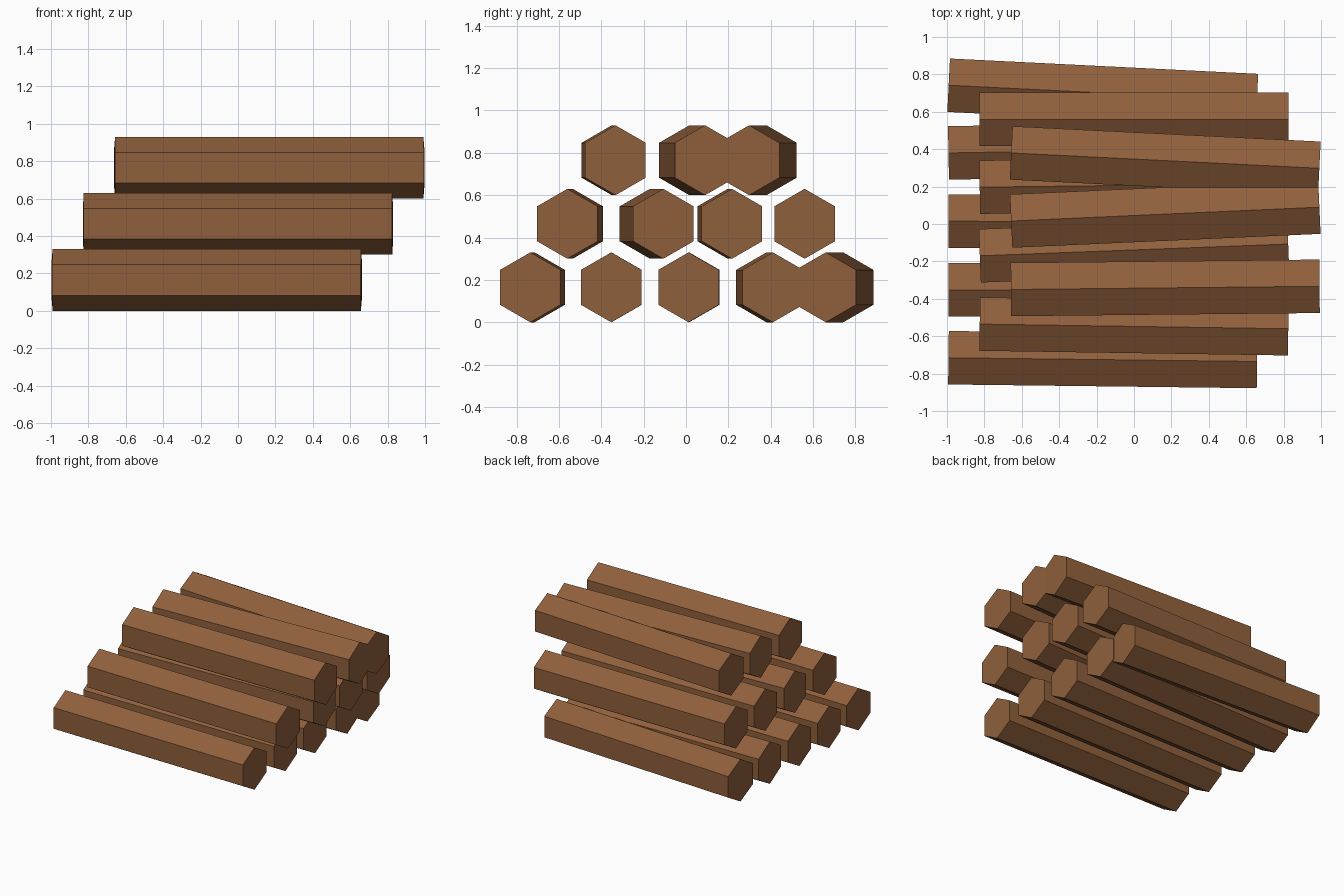
import bpy, math

if "Cube" in bpy.data.objects:
    bpy.data.objects.remove(bpy.data.objects["Cube"])

RADIUS, LENGTH = 0.165, 1.65

wood = bpy.data.materials.new("brown wood")
wood.diffuse_color = (0.275, 0.116, 0.045, 1)
wood.use_nodes = True
wood.node_tree.nodes["Principled BSDF"].inputs["Base Color"].default_value = wood.diffuse_color

# each row: name, centre x, centre z, and (y at left end, y at right end) per log
rows = [
    ("bottom_log", -0.167, 0.165,
     [(-0.715, -0.735), (-0.352, -0.353), (0.015, 0.012), (0.38, 0.41), (0.742, 0.66)]),
    ("middle_log", 0.0, 0.465,
     [(-0.535, -0.56), (-0.17, -0.107), (0.197, 0.217), (0.56, 0.56)]),
    ("top_log", 0.167, 0.765,
     [(-0.35, -0.333), (0.016, 0.09), (0.38, 0.298)]),
]


def add_log(name, x, z, y_left, y_right):
    """Hexagonal log along x with a ridge on top, turned slightly about z."""
    ring = [(RADIUS * math.sin(math.radians(60 * i)),
             RADIUS * math.cos(math.radians(60 * i))) for i in range(6)]
    verts = [(s * LENGTH / 2, y, h) for s in (-1, 1) for y, h in ring]
    faces = [tuple(range(6)), tuple(range(11, 5, -1))]
    faces += [(i, i + 6, (i + 1) % 6 + 6, (i + 1) % 6) for i in range(6)]
    mesh = bpy.data.meshes.new(name)
    mesh.from_pydata(verts, [], [f[::-1] for f in faces])
    mesh.materials.append(wood)
    log = bpy.data.objects.new(name, mesh)
    log.location = (x, (y_left + y_right) / 2, z)
    log.rotation_euler.z = math.asin((y_right - y_left) / LENGTH)
    bpy.context.collection.objects.link(log)


# stacked rows of logs
for name, x, z, ends in rows:
    for i, (y_left, y_right) in enumerate(ends):
        add_log(f"{name}_{i + 1}", x, z, y_left, y_right)
